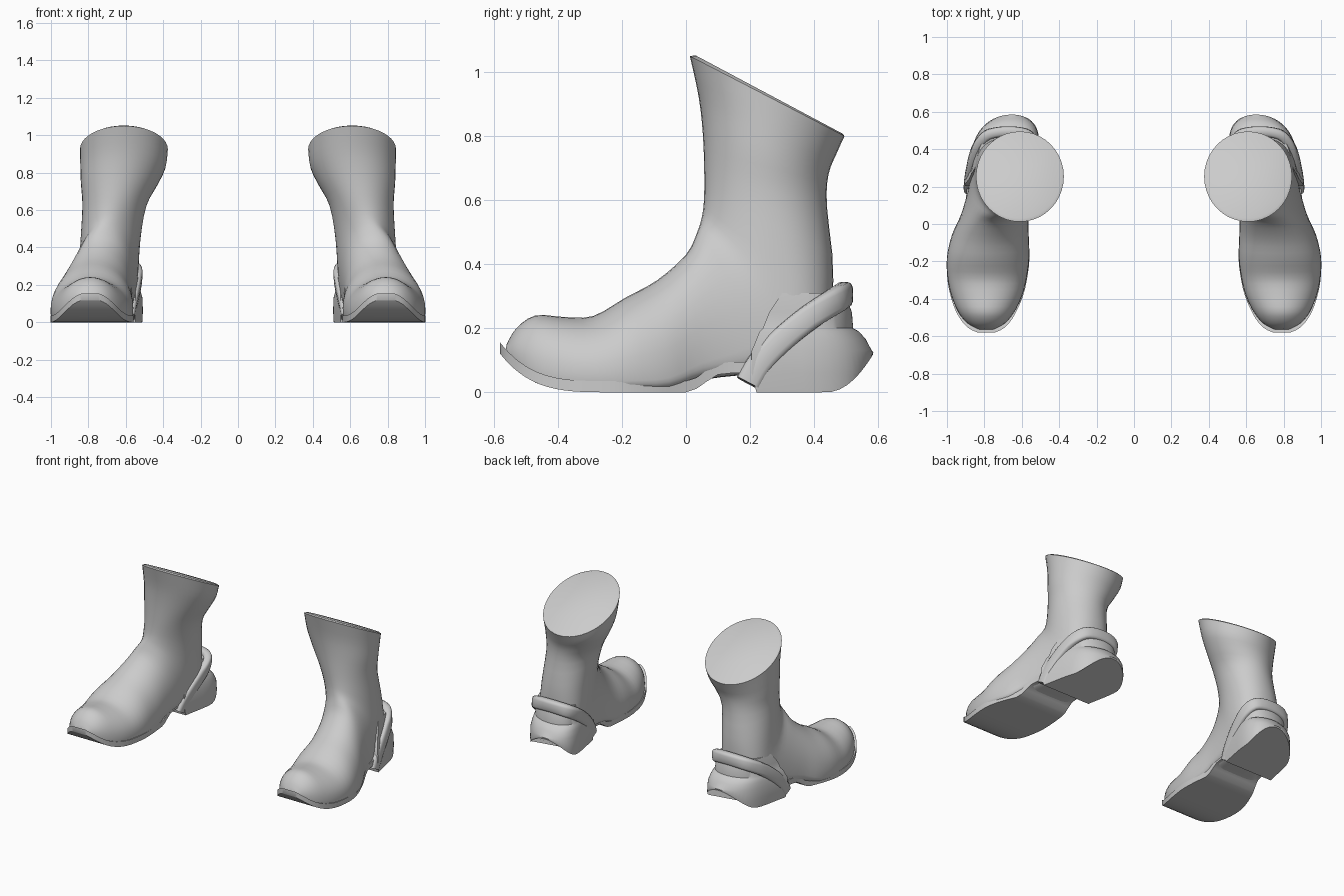
import bpy, bmesh
from math import sin, cos, pi, copysign, radians
from mathutils import Vector

if "Cube" in bpy.data.objects:
    bpy.data.objects.remove(bpy.data.objects["Cube"])

grey = bpy.data.materials.new("plain_grey")
grey.use_nodes = True
colour = (0.6, 0.6, 0.6, 1)
grey.diffuse_color = colour
grey.node_tree.nodes["Principled BSDF"].inputs["Base Color"].default_value = colour


def power(v, e):
    return copysign(abs(v) ** e, v)


def smooth_rows(rows, steps):
    """Catmull-Rom interpolation through rows of parameters."""
    out = []
    for i in range(len(rows) - 1):
        p = [rows[max(0, min(len(rows) - 1, i + k))] for k in (-1, 0, 1, 2)]
        for s in range(steps):
            t = s / steps
            out.append([0.5 * (2 * b + (c - a) * t + (2 * a - 5 * b + 4 * c - d) * t * t
                               + (3 * b - a - 3 * c + d) * t ** 3)
                        for a, b, c, d in zip(*p)])
    return out + [list(rows[-1])]


def loft(name, rings, angle=40):
    """Skin closed rings, cap both ends and mirror to the other boot."""
    bm = bmesh.new()
    loops = [[bm.verts.new(p) for p in ring] for ring in rings]
    for a, b in zip(loops, loops[1:]):
        for i in range(len(a)):
            j = (i + 1) % len(a)
            bm.faces.new((a[i], a[j], b[j], b[i]))
    bm.faces.new(loops[0])
    bm.faces.new(loops[-1])
    bmesh.ops.recalc_face_normals(bm, faces=bm.faces)
    mesh = bpy.data.meshes.new(name)
    bm.to_mesh(mesh)
    bm.free()
    mesh.materials.append(grey)
    ob = bpy.data.objects.new(name, mesh)
    bpy.context.collection.objects.link(ob)
    bpy.ops.object.select_all(action='DESELECT')
    ob.select_set(True)
    bpy.context.view_layer.objects.active = ob
    bpy.ops.object.shade_smooth_by_angle(angle=radians(angle))
    mirror = ob.modifiers.new("other_boot", 'MIRROR')
    mirror.use_clip = False
    mirror.use_mirror_merge = False
    return ob


# Boot upper: rings fan round from the toe to the slanted shaft opening
# front y, front z, back y, back z, centre x, half width, flatness of underside
upper = [
    (-.56, .15, -.565, .125, .79, .04, 1),
    (-.53, .2, -.53, .08, .79, .1, 1),
    (-.47, .24, -.47, .03, .79, .15, 1),
    (-.38, .235, -.38, .01, .787, .19, 1),
    (-.29, .238, -.28, .003, .785, .212, 1),
    (-.19, .295, -.17, .002, .78, .22, 1),
    (-.09, .35, -.05, .005, .768, .205, 1),
    (0, .43, .06, .04, .745, .18, .9),
    (.035, .5, .22, .06, .72, .166, .7),
    (.05, .55, .42, .1, .695, .16, .35),
    (.056, .6, .46, .35, .68, .16, .1),
    (.057, .68, .44, .58, .66, .172, 0),
    (.053, .8, .445, .68, .635, .205, 0),
    (.04, .92, .47, .745, .615, .228, 0),
    (.012, 1.05, .495, .8, .61, .235, 0),
]


def upper_ring(row, count=40):
    fy, fz, by, bz, cx, w, flat = row
    front, back = Vector((cx, fy, fz)), Vector((cx, by, bz))
    mid = 0.5 - 0.25 * flat
    ring = []
    for k in range(count):
        t = 2 * pi * k / count
        e = 1 if cos(t) > 0 else 2 / (2 + 4 * flat)
        c, s = power(cos(t), e), power(sin(t), e)
        along = mid + c * (1 - mid if c > 0 else mid)
        ring.append(back.lerp(front, along) + Vector((w * s, 0, 0)))
    return ring


rings = [upper_ring(r) for r in smooth_rows(upper, 3)]
# thin rim at the opening
rings.append(upper_ring((.03, 1.052, .488, .808, .61, .222, 0)))
loft("boot_upper", rings, 50)


# Front sole: curls up at the toe and into the arch
def sole_height(y):
    toe = max(0, (-.2 - y) / .38)
    arch = max(0, min(1, y / .12))
    return .12 * toe ** 4 + .06 * arch * arch * (3 - 2 * arch)


sole = [(-.58, .79, .045), (-.56, .79, .09), (-.52, .79, .13), (-.46, .79, .165),
        (-.38, .787, .195), (-.3, .785, .212), (-.2, .78, .22), (-.1, .77, .207),
        (0, .755, .182), (.1, .74, .165), (.22, .73, .16)]
rings = []
for y, cx, w in smooth_rows(sole, 3):
    z = sole_height(y)
    rings.append([(cx - w, y, z), (cx + w, y, z), (cx + w, y, z + .035), (cx - w, y, z + .035)])
loft("front_sole", rings)


# Heel block: rounded plan, lifted at the back, with a lip and a recess above
def heel_ring(z, front, back, w, count=28):
    ring = []
    for k in range(count + 1):
        a = -pi / 2 + pi * k / count
        y = front + (back - front) * max(0, cos(a)) ** .4
        lift = .12 * max(0, (y - .44) / .145) ** 2
        ring.append((.77 - .2 * y + w * sin(a), y, max(z, lift + z * .1)))
    return ring


heel = [(0, .22, .583, .178), (.06, .205, .585, .182), (.13, .205, .58, .18),
        (.165, .22, .562, .172), (.19, .23, .54, .166), (.2, .24, .522, .16),
        (.25, .26, .518, .155), (.31, .3, .495, .14)]
loft("heel_block", [heel_ring(*r) for r in heel])

# Raised strap sweeping up both sides and round the back of the heel
# side offset, y, z
half = [(.152, .195, .03), (.156, .23, .09), (.158, .29, .155), (.156, .36, .215),
        (.146, .42, .258), (.115, .472, .29), (.06, .49, .302)]
path = half + [(0, .494, .305)] + [(-s, y, z) for s, y, z in reversed(half)]
path = [Vector((.77 - .2 * y + s, y, z)) for s, y, z in smooth_rows(path, 3)]
rings = []
for i, p in enumerate(path):
    tangent = (path[min(i + 1, len(path) - 1)] - path[max(i - 1, 0)]).normalized()
    outward = Vector((p.x - (.77 - .2 * p.y), max(0, p.y - .38) * 1.2, 0)).normalized()
    outward = (outward - tangent * outward.dot(tangent)).normalized()
    across = tangent.cross(outward)
    rings.append([p + outward * .028 * power(cos(t), .6) + across * .04 * power(sin(t), .6)
                  for t in (2 * pi * k / 16 for k in range(16))])
loft("heel_strap", rings, 50)
